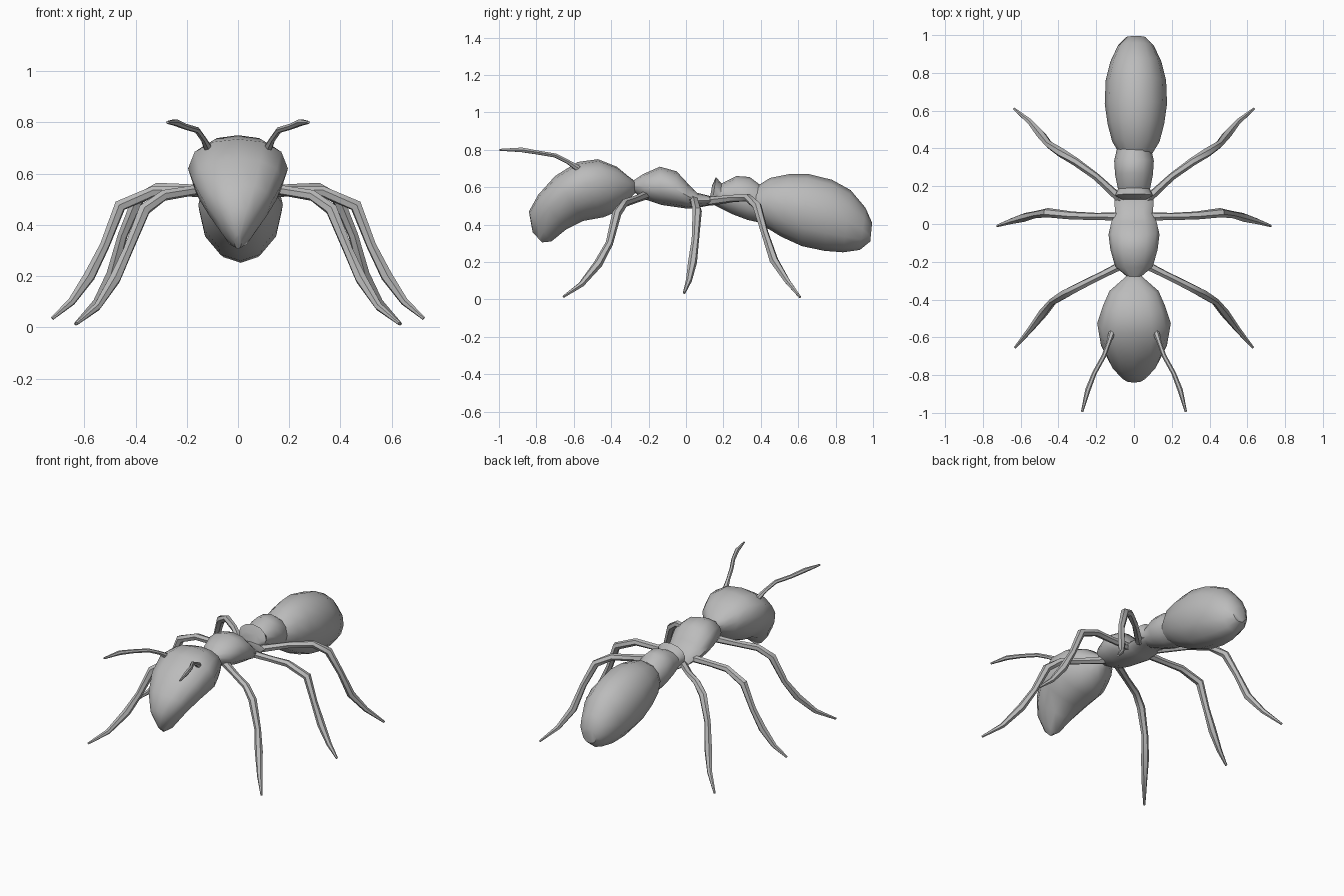
import bpy, bmesh, math
from mathutils import Vector

cube = bpy.data.objects.get("Cube")
if cube:
    bpy.data.objects.remove(cube, do_unlink=True)

grey = bpy.data.materials.new("body_grey")
grey.use_nodes = True
colour = (0.5, 0.5, 0.5, 1)
grey.diffuse_color = colour
grey.node_tree.nodes["Principled BSDF"].inputs["Base Color"].default_value = colour


def skin_rings(name, rings, mirror=False):
    """Bridge a list of point rings into a closed, smooth-shaded tube."""
    bm = bmesh.new()
    loops = [[bm.verts.new(p) for p in ring] for ring in rings]
    n = len(loops[0])
    for a, b in zip(loops, loops[1:]):
        for i in range(n):
            j = (i + 1) % n
            bm.faces.new((a[i], a[j], b[j], b[i]))
    bm.faces.new(loops[0])
    bm.faces.new(loops[-1])
    bmesh.ops.recalc_face_normals(bm, faces=bm.faces)
    mesh = bpy.data.meshes.new(name)
    bm.to_mesh(mesh)
    bm.free()
    mesh.materials.append(grey)
    obj = bpy.data.objects.new(name, mesh)
    bpy.context.collection.objects.link(obj)
    bpy.ops.object.select_all(action="DESELECT")
    obj.select_set(True)
    bpy.context.view_layer.objects.active = obj
    bpy.ops.object.shade_smooth_by_angle(angle=math.radians(45))
    if mirror:
        obj.modifiers.new("mirror", "MIRROR")
    return obj


def body(name, sections, bias=0.0, x=0.0, sides=12):
    """Each section: top y, top z, bottom y, bottom z, half width."""
    rings = []
    for ty, tz, by, bz, w in sections:
        top, bottom = Vector((x, ty, tz)), Vector((x, by, bz))
        mid, axis = (top + bottom) / 2, (top - bottom) / 2
        ring = []
        for i in range(sides):
            t = math.tau * i / sides
            s, c = math.sin(t), math.cos(t)
            ring.append(mid + axis * (c + bias * s * s) + Vector((w * s, 0, 0)))
        rings.append(ring)
    return skin_rings(name, rings)


def limb(name, path, radii, sides=6):
    """Tapered tube along a path, mirrored to the other side."""
    pts = [Vector(p) for p in path]
    rings = []
    for k, (p, r) in enumerate(zip(pts, radii)):
        d = (pts[min(k + 1, len(pts) - 1)] - pts[max(k - 1, 0)]).normalized()
        side = d.cross(Vector((0.3, 1, 0.2))).normalized()
        if abs(d.y) > 0.8:
            side = d.cross(Vector((0, 0, 1))).normalized()
        up = side.cross(d)
        rings.append([p + r * (side * math.cos(a) + up * math.sin(a))
                      for a in (math.tau * i / sides for i in range(sides))])
    return skin_rings(name, rings, mirror=True)


# Head, tapering down to the jaw
body("head", [
    (-.27, .63, -.26, .58, .03),
    (-.31, .66, -.29, .55, .07),
    (-.37, .71, -.33, .505, .13),
    (-.47, .75, -.38, .465, .165),
    (-.58, .735, -.44, .44, .195),
    (-.70, .66, -.55, .42, .175),
    (-.79, .56, -.64, .375, .13),
    (-.84, .47, -.72, .31, .07),
    (-.82, .36, -.77, .305, .015),
], bias=0.22)

# Thorax, thinning to the waist
body("thorax", [
    (-.29, .63, -.28, .575, .03),
    (-.23, .67, -.22, .535, .10),
    (-.14, .71, -.13, .505, .125),
    (-.05, .685, -.06, .495, .135),
    (.01, .62, .01, .485, .12),
    (.06, .57, .06, .49, .10),
    (.14, .55, .14, .505, .105),
    (.24, .54, .24, .50, .06),
])

# Waist node with a raised front flange
body("waist_node", [
    (.14, .61, .125, .53, .07),
    (.16, .655, .14, .51, .10),
    (.19, .62, .18, .49, .085),
    (.27, .66, .25, .455, .10),
    (.34, .655, .33, .425, .105),
    (.40, .61, .40, .41, .09),
])

# Abdomen
body("abdomen", [
    (.37, .60, .37, .43, .085),
    (.45, .65, .42, .39, .125),
    (.55, .67, .51, .335, .15),
    (.65, .672, .62, .285, .165),
    (.78, .64, .74, .26, .16),
    (.88, .585, .84, .252, .135),
    (.96, .49, .93, .265, .095),
    (.995, .41, .985, .31, .05),
], x=0.01)

# Legs
leg_radii = (.024, .02, .022, .025, .02, .024, .016, .007)
limb("front_legs", [
    (.05, -.21, .56), (.17, -.27, .535), (.29, -.33, .515), (.365, -.37, .46),
    (.43, -.41, .30), (.48, -.47, .19), (.55, -.56, .08), (.63, -.655, .015)], leg_radii)
limb("middle_legs", [
    (.05, .04, .53), (.20, .04, .53), (.33, .045, .53), (.46, .06, .475),
    (.52, .05, .32), (.58, .035, .20), (.65, .015, .10), (.725, -.01, .035)], leg_radii)
limb("rear_legs", [
    (.07, .13, .525), (.20, .25, .54), (.31, .33, .545), (.39, .38, .50),
    (.45, .42, .36), (.49, .47, .21), (.55, .54, .10), (.635, .61, .012)], leg_radii)

# Antennae
limb("antennae", [
    (.115, -.57, .695), (.135, -.63, .735), (.16, -.70, .77), (.21, -.79, .785),
    (.245, -.88, .80), (.275, -.995, .80)], (.018, .012, .012, .012, .014, .006))
